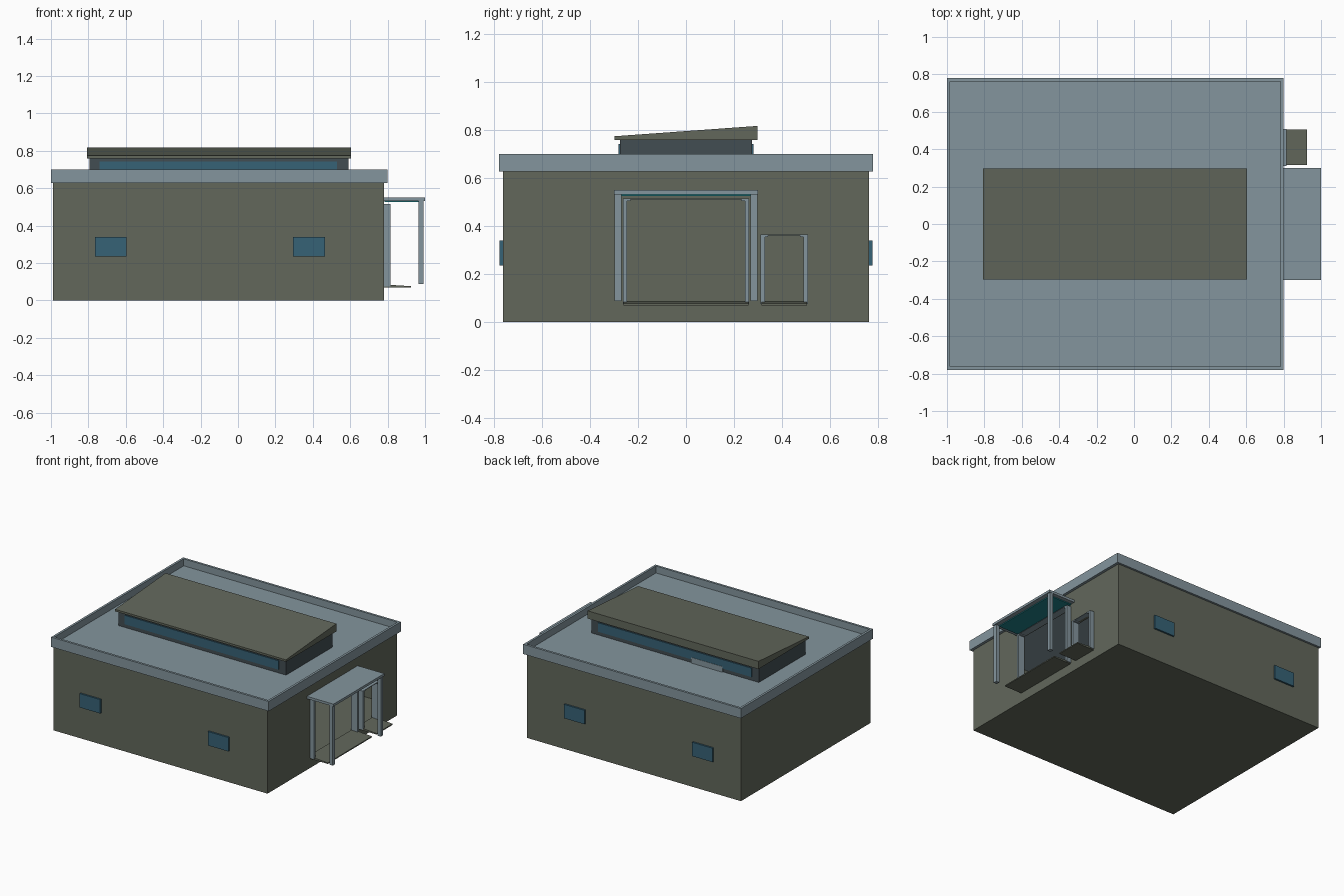
import bpy
import bmesh

old = bpy.data.objects.get("Cube")
if old:
    bpy.data.objects.remove(old, do_unlink=True)


def material(name, rgb):
    m = bpy.data.materials.new(name)
    m.use_nodes = True
    m.diffuse_color = (*rgb, 1)
    m.node_tree.nodes["Principled BSDF"].inputs["Base Color"].default_value = (*rgb, 1)
    return m


OLIVE = material("olive wall", (0.122, 0.136, 0.105))
GREY = material("blue grey trim", (0.23, 0.30, 0.337))
SLATE = material("dark slate", (0.054, 0.074, 0.084))
GLASS = material("window blue", (0.037, 0.122, 0.181))
TEAL = material("teal lining", (0.014, 0.216, 0.246))


def box(name, mat, x, y, z, shape=None):
    """Box from (min, max) ranges; shape may move its vertices."""
    bm = bmesh.new()
    bmesh.ops.create_cube(bm, size=1)
    for v in bm.verts:
        v.co = [r[0] + (c + 0.5) * (r[1] - r[0]) for c, r in zip(v.co, (x, y, z))]
        if shape:
            shape(v)
    mesh = bpy.data.meshes.new(name)
    bm.to_mesh(mesh)
    bm.free()
    mesh.materials.append(mat)
    obj = bpy.data.objects.new(name, mesh)
    bpy.context.collection.objects.link(obj)
    return obj


def cut(obj, cutters):
    """Subtract the cutters for good and remove them."""
    for c in cutters:
        c.hide_render = True
        mod = obj.modifiers.new("cut", "BOOLEAN")
        mod.operation = "DIFFERENCE"
        mod.solver = "EXACT"
        mod.object = c
    bpy.context.view_layer.update()
    deps = bpy.context.evaluated_depsgraph_get()
    mesh = bpy.data.meshes.new_from_object(obj.evaluated_get(deps))
    obj.modifiers.clear()
    obj.data = mesh
    for c in cutters:
        bpy.data.objects.remove(c, do_unlink=True)


# Hollow building with two door openings
doors = [("main", -0.26, 0.26, 0.515), ("side", 0.315, 0.505, 0.365)]
body = box("building_body", OLIVE, (-0.99, 0.78), (-0.765, 0.765), (0, 0.63))
cutters = [box("room_cutter", OLIVE, (-0.97, 0.76), (-0.745, 0.745), (0.08, 0.7))]
for name, y0, y1, top in doors:
    cutters.append(box(name + "_door_cutter", OLIVE, (0.7, 0.85),
                       (y0 + 0.012, y1 - 0.012), (0.08, top - 0.004)))
cut(body, cutters)

# Roof tray with raised parapet
roof = box("roof_parapet", GREY, (-1, 0.8), (-0.78, 0.78), (0.627, 0.70))
cut(roof, [box("roof_cutter", GREY, (-0.983, 0.783), (-0.763, 0.763), (0.648, 0.8))])

# Door frames and sloping doorsteps
for name, y0, y1, top in doors:
    for side, a, b, inner in (("front", y0 - 0.004, y0 + 0.014, y0 + 0.028),
                              ("back", y1 - 0.014, y1 + 0.004, y1 - 0.028)):
        box(f"{name}_door_jamb_{side}", GREY, (0.765, 0.815), (a, b), (0.075, top))
        box(f"{name}_door_corner_{side}", GREY, (0.765, 0.815),
            (min(a, inner), max(b, inner)), (top - 0.01, top))
    box(f"{name}_door_lintel", GREY, (0.765, 0.815), (y0, y1), (top - 0.004, top))

    def slope(v):
        if v.co.x > 0.9 and v.co.z > 0.08:
            v.co.z -= 0.01
    box(f"{name}_doorstep", OLIVE, (0.765, 0.925), (y0, y1), (0.068, 0.086), slope)

# Entrance canopy on two posts
box("canopy", GREY, (0.78, 1.0), (-0.3, 0.3), (0.532, 0.55))
box("canopy_lining", TEAL, (0.782, 0.967), (-0.27, 0.27), (0.525, 0.533))
for side, y0 in (("front", -0.298), ("back", 0.27)):
    box(f"canopy_post_{side}", GREY, (0.965, 0.992), (y0, y0 + 0.028), (0.088, 0.54))

# Projecting windows on the front and back walls
for sign, side in ((-1, "front"), (1, "back")):
    y = sorted((sign * 0.755, sign * 0.778))
    for place, x0 in (("right", -0.765), ("left", 0.295)):
        box(f"{side}_window_{place}", GLASS, (x0, x0 + 0.17), y, (0.236, 0.34))

# Rooftop lantern with strip windows
box("lantern_body", SLATE, (-0.795, 0.59), (-0.275, 0.275), (0.64, 0.765))
for sign, side in ((-1, "front"), (1, "back")):
    box(f"lantern_window_{side}", GLASS, (-0.74, 0.53),
        sorted((sign * 0.274, sign * 0.281)), (0.675, 0.742))
box("lantern_back_plate", GREY, (-0.5, -0.24), (0.274, 0.283), (0.648, 0.69))


def wedge(v):
    if v.co.y < 0 and v.co.z > 0.8:
        v.co.z = 0.775


# Sloping lantern roof
box("lantern_roof", OLIVE, (-0.808, 0.605), (-0.298, 0.298), (0.76, 0.818), wedge)
